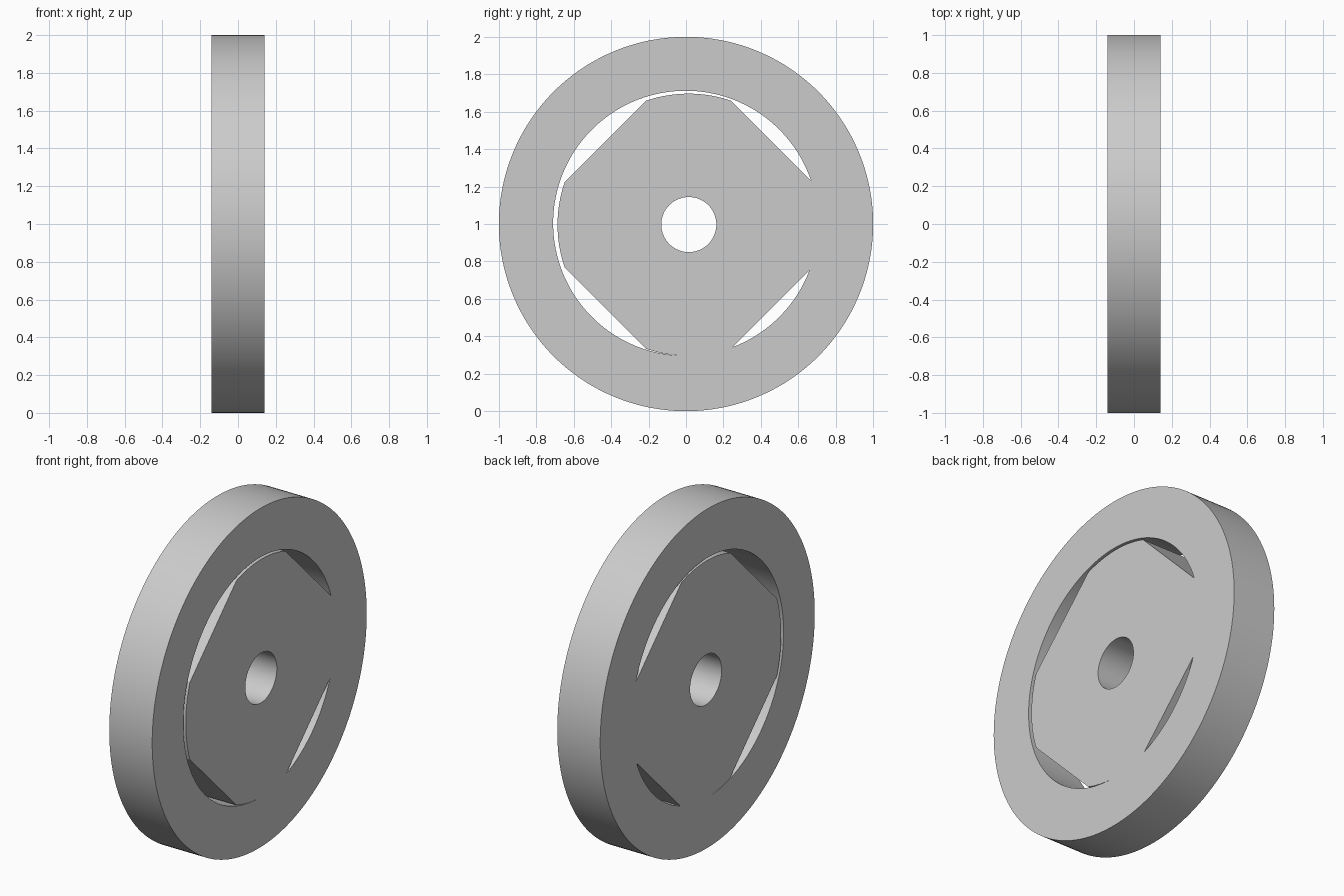
import bpy, bmesh
from math import sin, cos, pi, radians

if "Cube" in bpy.data.objects:
    bpy.data.objects.remove(bpy.data.objects["Cube"])

HALF = 0.14  # half the wheel thickness along x


def circle(cy, cz, r, angles):
    return [(cy + r * cos(a), cz + r * sin(a)) for a in angles]


def holed_plate(name, outer, inner):
    """Plate along x between two matching (y, z) loops."""
    bm = bmesh.new()
    loops = [[bm.verts.new((x, y, z)) for y, z in pts]
             for x, pts in ((HALF, outer), (-HALF, outer), (-HALF, inner), (HALF, inner))]
    n = len(outer)
    for k in range(4):
        a, b = loops[k], loops[(k + 1) % 4]
        for i in range(n):
            j = (i + 1) % n
            bm.faces.new((a[i], a[j], b[j], b[i]))
    bmesh.ops.recalc_face_normals(bm, faces=bm.faces)
    mesh = bpy.data.meshes.new(name)
    bm.to_mesh(mesh)
    bm.free()
    ob = bpy.data.objects.new(name, mesh)
    bpy.context.collection.objects.link(ob)
    bpy.context.view_layer.objects.active = ob
    ob.select_set(True)
    bpy.ops.object.shade_smooth_by_angle(angle=radians(15))
    ob.select_set(False)
    return ob


# outer rim
full = [2 * pi * i / 192 for i in range(192)]
holed_plate("outer_rim", circle(0, 1, 1, full), circle(-0.002, 1.004, 0.708, full))

# hub: four rounded sides joined by four diagonal flats
CY, CZ, R, SPREAD = 0.014, 0.996, 0.7005, radians(19)
outline, angles = [], []
for q in range(4):
    mid = q * pi / 2
    arc = [mid + SPREAD * (i / 10 - 1) for i in range(21)]
    pts = circle(CY, CZ, R, arc)
    (y0, z0), = pts[-1:]
    (y1, z1), = circle(CY, CZ, R, [mid + pi / 2 - SPREAD])
    steps = 16
    outline += pts + [(y0 + (y1 - y0) * t / steps, z0 + (z1 - z0) * t / steps)
                      for t in range(1, steps)]
    gap = pi / 2 - 2 * SPREAD
    angles += arc + [mid + SPREAD + gap * t / steps for t in range(1, steps)]
holed_plate("hub_plate", outline, circle(CY + 0.001, CZ + 0.001, 0.147, angles))
